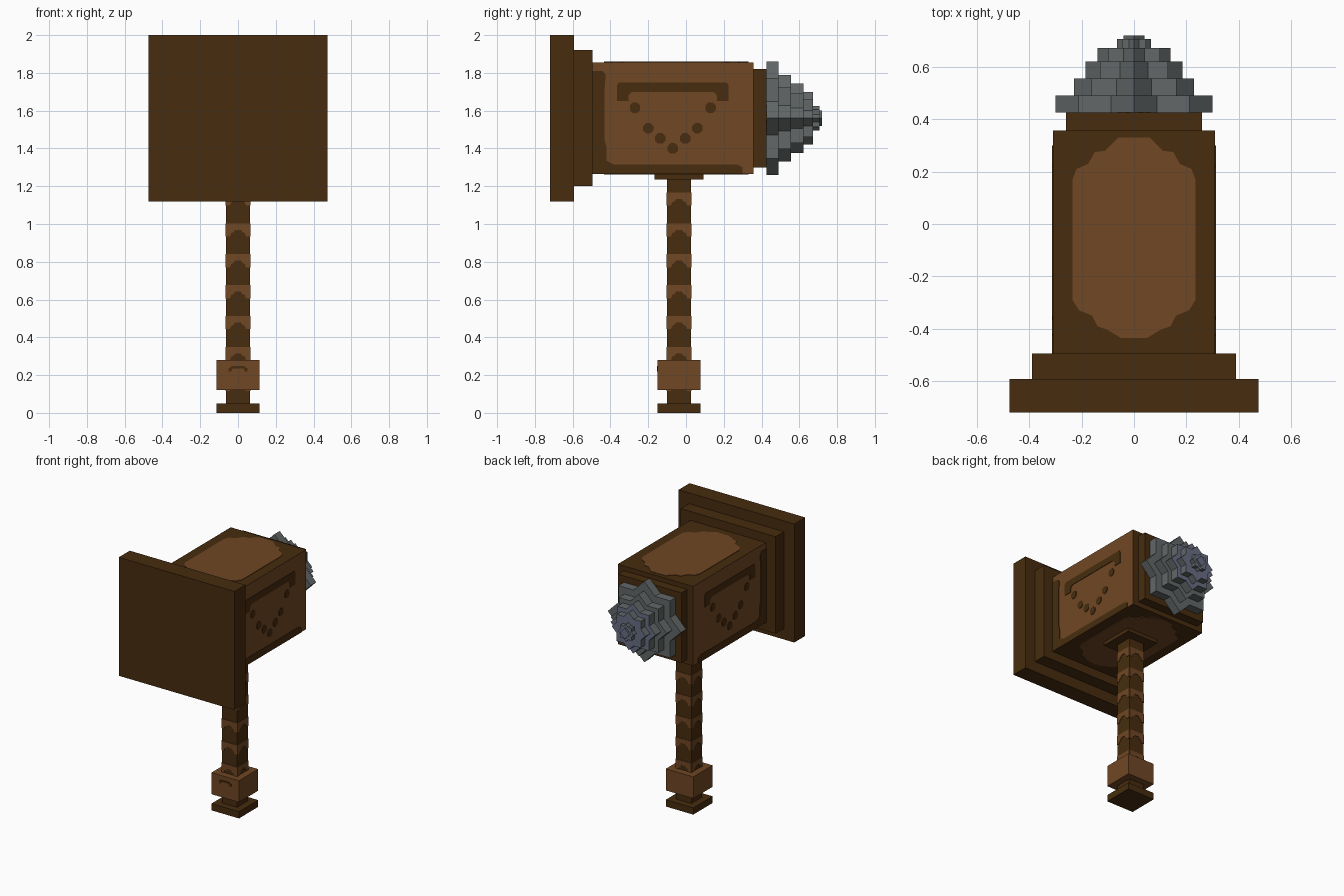
import bpy, bmesh, math
from mathutils import Vector

if "Cube" in bpy.data.objects:
    bpy.data.objects.remove(bpy.data.objects["Cube"], do_unlink=True)


def material(name, rgb):
    linear = [((c / 255 + 0.055) / 1.055) ** 2.4 for c in rgb] + [1]
    m = bpy.data.materials.new(name)
    m.use_nodes = True
    m.diffuse_color = linear
    m.node_tree.nodes["Principled BSDF"].inputs["Base Color"].default_value = linear
    return m


DARK = material("dark wood", (71, 44, 15))
LIGHT = material("light wood", (112, 71, 36))
STEEL = material("steel", (98, 103, 103))
BLUE = material("blue steel", (104, 109, 130))
X, Y, Z = Vector((1, 0, 0)), Vector((0, 1, 0)), Vector((0, 0, 1))


def finish(name, bm, mats, rule=None):
    bmesh.ops.recalc_face_normals(bm, faces=bm.faces)
    bm.normal_update()
    if rule:
        for f in bm.faces:
            f.material_index = rule(f)
    mesh = bpy.data.meshes.new(name)
    bm.to_mesh(mesh)
    bm.free()
    for m in mats:
        mesh.materials.append(m)
    obj = bpy.data.objects.new(name, mesh)
    bpy.context.collection.objects.link(obj)
    return obj


def box(name, lo, hi, mats, rule=None):
    bm = bmesh.new()
    bmesh.ops.create_cube(bm, size=1)
    for v in bm.verts:
        v.co = [l + (c + 0.5) * (h - l) for l, h, c in zip(lo, hi, v.co)]
    return finish(name, bm, mats, rule)


def prisms(name, outlines, origin, u, v, n, depth, mats, rule=None):
    """Extrude flat outlines, drawn on axes u and v, along n."""
    bm = bmesh.new()
    for pts in outlines:
        face = bm.faces.new([bm.verts.new(origin + u * a + v * b) for a, b in pts])
        new = bmesh.ops.extrude_face_region(bm, geom=[face])["geom"]
        for e in new:
            if isinstance(e, bmesh.types.BMVert):
                e.co += n * depth
    return finish(name, bm, mats, rule)


def mirrored(half):
    return half + [(-a, b) for a, b in reversed(half)]


def disc(cx, cy, r, sides=8):
    return [(cx + r * math.cos(math.tau * (i + 0.5) / sides),
             cy + r * math.sin(math.tau * (i + 0.5) / sides)) for i in range(sides)]


THIN = 0.004
HANDLE_Y, HEAD_Z = -0.037, 1.56

# Hammer head blocks
box("striking_plate", (-0.475, -0.72, 1.12), (0.475, -0.592, 2), [DARK])
box("plate_backing", (-0.39, -0.592, 1.2), (0.39, -0.495, 1.92), [DARK])
box("head_body", (-0.31, -0.495, 1.265), (0.31, 0.358, 1.855), [DARK, LIGHT],
    lambda f: int(abs(f.normal.x) > 0.5))
box("spike_collar", (-0.26, 0.358, 1.3), (0.26, 0.426, 1.82), [DARK])

# Light panels on the top and bottom of the head
panel = mirrored([(0.06, 0.33), (0.09, 0.3), (0.11, 0.28), (0.15, 0.275), (0.175, 0.23),
                  (0.22, 0.21), (0.235, 0.17), (0.235, -0.29), (0.21, -0.33), (0.16, -0.35),
                  (0.14, -0.39), (0.1, -0.405), (0.05, -0.435)])
prisms("top_panel", [panel], Z * 1.855, X, Y, Z, THIN, [LIGHT])
prisms("bottom_panel", [panel], Z * 1.265, X, Y, -Z, THIN, [LIGHT])

# Dark borders and carved triangle on both sides of the head
border = [(-0.495, 1.265), (0.3, 1.265), (0.3, 1.3), (0.27, 1.315), (-0.38, 1.315),
          (-0.42, 1.335), (-0.42, 1.4), (-0.432, 1.45), (-0.432, 1.7), (-0.425, 1.79),
          (-0.44, 1.81), (-0.495, 1.81)]
bracket = mirrored([(0.285, 1.75), (0.295, 1.735), (0.295, 1.65), (0.235, 1.65),
                    (0.235, 1.68), (0.215, 1.7)])
bracket = [(a - 0.07, b) for a, b in bracket]
dots = [disc(-0.07, 1.4, 0.03)]
for off, z in ((0.2, 1.615), (0.13, 1.507), (0.066, 1.453)):
    dots += [disc(-0.07 + s * off, z, 0.03) for s in (-1, 1)]
for side, s in (("left", 1), ("right", -1)):
    prisms(side + "_border", [border], X * s * 0.31, Y, Z, X * s, THIN, [DARK])
    prisms(side + "_carving", [bracket] + dots, X * s * 0.31, Y, Z, X * s, THIN, [DARK])

# Stepped spike of eight-pointed stars, narrowing to a square tip
steps = [(0.426, 0.49, 0.3), (0.49, 0.556, 0.23), (0.556, 0.621, 0.185),
         (0.621, 0.672, 0.14), (0.672, 0.706, 0.065), (0.706, 0.72, 0.04)]
inner = math.cos(math.pi / 4) / math.cos(math.pi / 8)
for i, (y0, y1, r) in enumerate(steps):
    count = 4 if i == 5 else 16
    star = []
    for k in range(count):
        a = math.tau * k / count
        d = r * inner if count == 16 and k % 2 else r
        star.append((d * math.cos(a), d * math.sin(a)))
    prisms(f"spike_step_{i + 1}", [star], Vector((0, y0, HEAD_Z)), X, Z, Y, y1 - y0,
           [STEEL, BLUE], lambda f: int(i >= 2 and f.normal.y > 0.5))


# Handle and its square fittings
def fitting(name, half, z0, z1, mat):
    box(name, (-half, HANDLE_Y - half, z0), (half, HANDLE_Y + half, z1), [mat])


W = 0.063
fitting("handle_collar", 0.13, 1.235, 1.265, DARK)
fitting("handle", W, 0.05, 1.235, DARK)
fitting("grip_block", 0.113, 0.12, 0.28, LIGHT)
fitting("pommel", 0.113, 0, 0.05, DARK)

# Light arched bands wrapped around the handle
arch = mirrored([(W, 0), (W, -0.07), (0.042, -0.07), (0.036, -0.052), (0.022, -0.046),
                 (0.016, -0.034)])
bands = [[(a, b + 1.167 - 0.1635 * k) for a, b in arch] for k in range(7)]
for name, n in (("front", -Y), ("back", Y), ("left", X), ("right", -X)):
    prisms(name + "_handle_bands", bands, Y * HANDLE_Y + n * W, Z.cross(n), Z, n, THIN, [LIGHT])

# Small dark mark on the front of the grip block
mark = mirrored([(0.03, 0.248), (0.05, 0.236), (0.05, 0.22), (0.035, 0.22), (0.03, 0.234)])
prisms("grip_mark", [mark], Y * (HANDLE_Y - 0.113), X, Z, -Y, THIN, [DARK])
